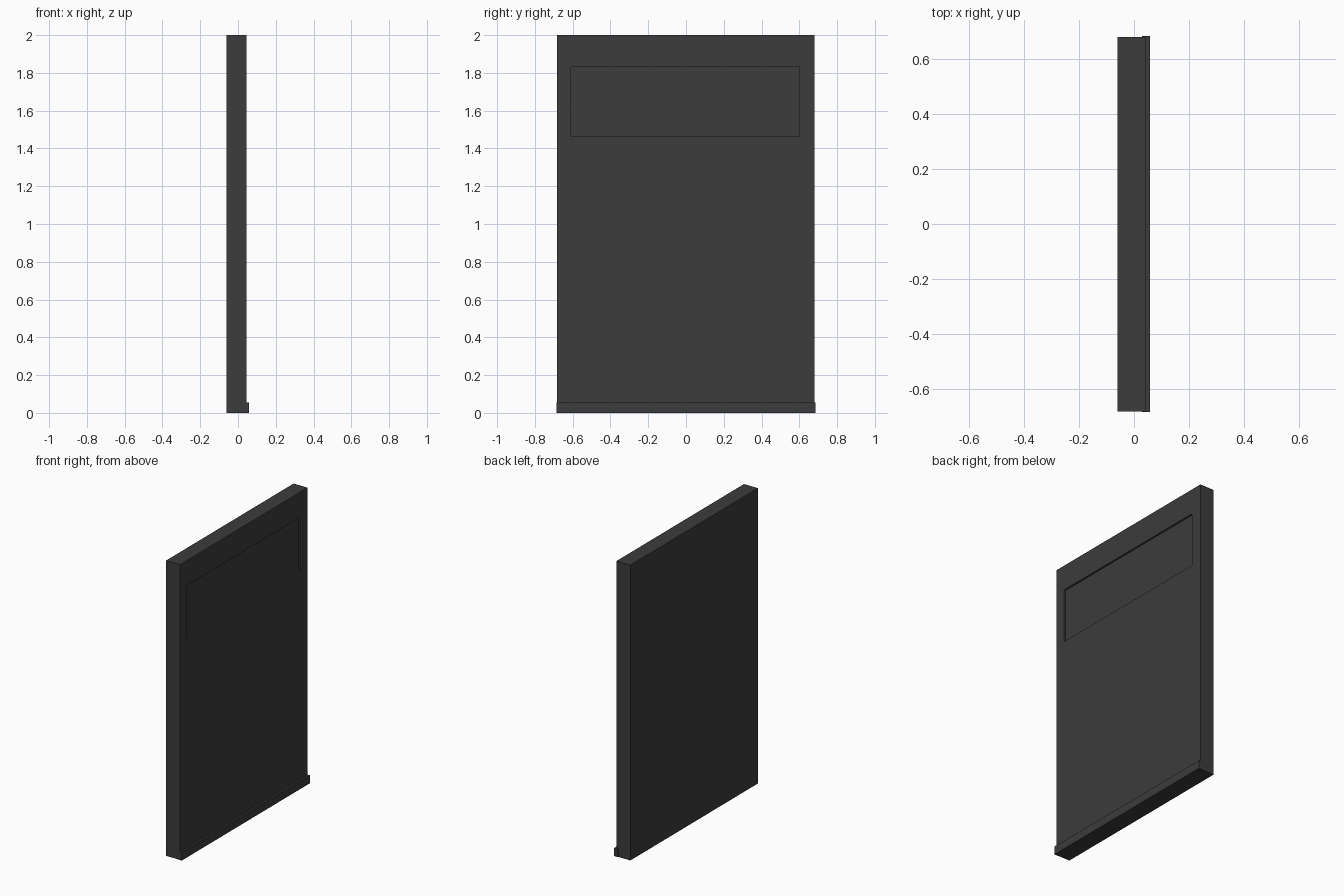
import bpy
import bmesh
from mathutils import Vector

old = bpy.data.objects.get("Cube")
if old:
    bpy.data.objects.remove(old, do_unlink=True)

# Single dark material
charcoal = bpy.data.materials.new("charcoal")
charcoal.use_nodes = True
colour = (0.045, 0.045, 0.045, 1)
charcoal.diffuse_color = colour
charcoal.node_tree.nodes["Principled BSDF"].inputs["Base Color"].default_value = colour


def box_mesh(low, high):
    bm = bmesh.new()
    bmesh.ops.create_cube(bm, size=1)
    low, high = Vector(low), Vector(high)
    for v in bm.verts:
        v.co = Vector(h if c > 0 else l for c, l, h in zip(v.co, low, high))
    return bm


def finish(bm, name):
    bmesh.ops.recalc_face_normals(bm, faces=bm.faces)
    mesh = bpy.data.meshes.new(name)
    bm.to_mesh(mesh)
    bm.free()
    mesh.materials.append(charcoal)
    obj = bpy.data.objects.new(name, mesh)
    bpy.context.collection.objects.link(obj)
    return obj


# Upright slab with a shallow rectangular recess near the top of its +x face
slab = box_mesh((-0.06, -0.683, 0), (0.044, 0.681, 2))
panel = max(slab.faces, key=lambda f: f.calc_center_median().x)
bmesh.ops.inset_individual(slab, faces=[panel], thickness=0.1)
for v in panel.verts:
    v.co.y = 0.602 if v.co.y > 0 else -0.61
    v.co.z = 1.83 if v.co.z > 1 else 1.467
floor = bmesh.ops.extrude_discrete_faces(slab, faces=[panel])["faces"][0]
bmesh.ops.translate(slab, verts=floor.verts, vec=(-0.012, 0, 0))
finish(slab, "slab")

# Thin rail along the foot of the recessed side
finish(box_mesh((0.03, -0.685, 0), (0.058, 0.685, 0.055)), "foot_rail")
